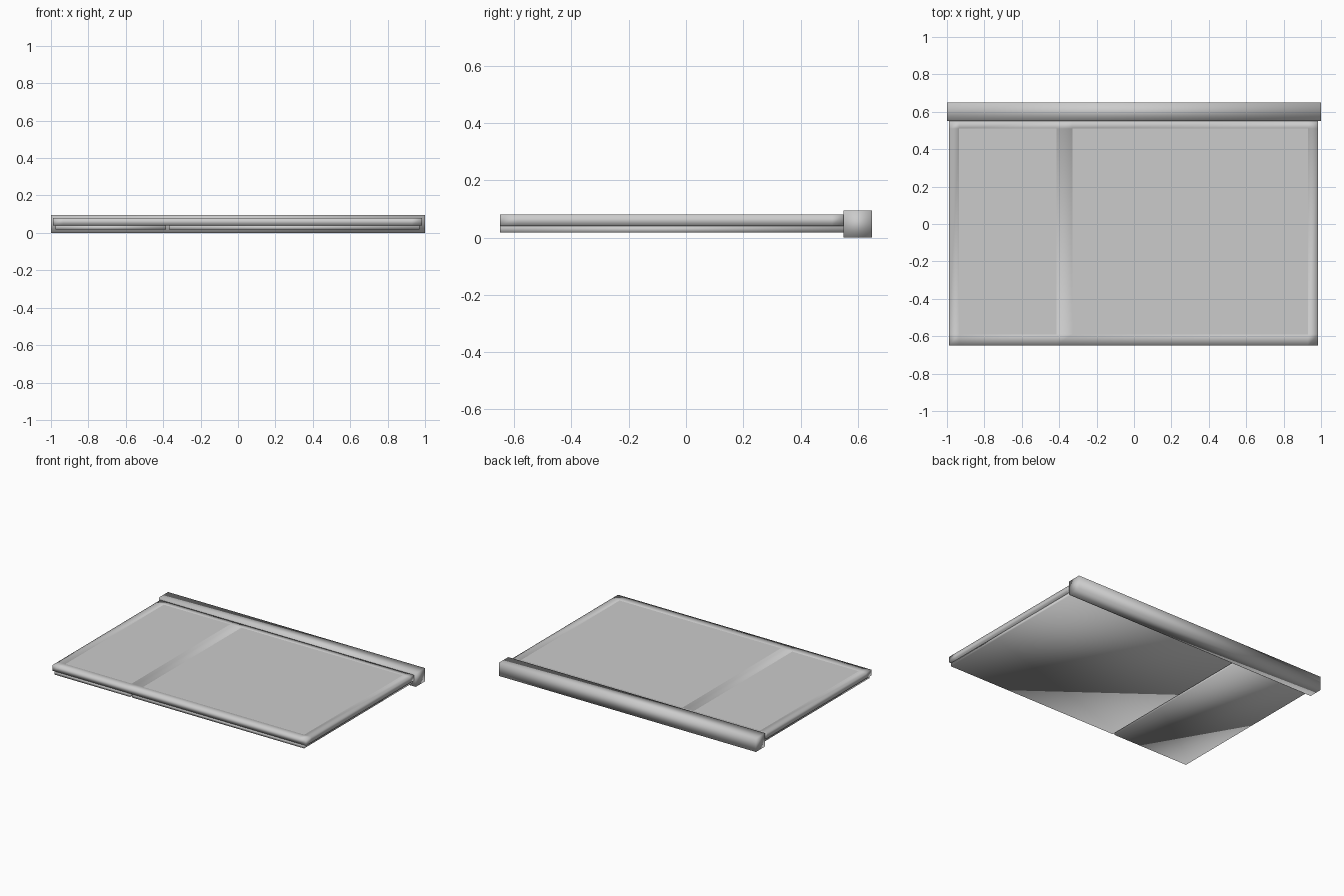
import bpy, bmesh

if "Cube" in bpy.data.objects:
    bpy.data.objects.remove(bpy.data.objects["Cube"])


def smooth(obj):
    for p in obj.data.polygons:
        p.use_smooth = True


def make_object(name, bm):
    bmesh.ops.recalc_face_normals(bm, faces=bm.faces)
    me = bpy.data.meshes.new(name)
    bm.to_mesh(me)
    bm.free()
    obj = bpy.data.objects.new(name, me)
    bpy.context.collection.objects.link(obj)
    return obj


def box(name, x0, x1, y0, y1, z0, z1):
    bm = bmesh.new()
    bmesh.ops.create_cube(bm, size=1)
    for v in bm.verts:
        v.co = ((x0 + x1) / 2 + v.co.x * (x1 - x0),
                (y0 + y1) / 2 + v.co.y * (y1 - y0),
                (z0 + z1) / 2 + v.co.z * (z1 - z0))
    return make_object(name, bm)


# Rear rail
smooth(box("rear_rail", -1, 1, 0.55, 0.65, 0.0, 0.095))

# Upper frame: grid of cells, with the two window cells left open
xs = [-0.99, -0.935, -0.415, -0.33, 0.93, 0.985]
ys = [-0.65, -0.59, 0.51, 0.55]
bm = bmesh.new()
grid = [[bm.verts.new((x, y, 0.04)) for y in ys] for x in xs]
for i in range(len(xs) - 1):
    for j in range(len(ys) - 1):
        if j == 1 and i in (1, 3):
            continue
        bm.faces.new((grid[i][j], grid[i + 1][j], grid[i + 1][j + 1], grid[i][j + 1]))
ext = bmesh.ops.extrude_face_region(bm, geom=bm.faces[:], use_keep_orig=True)
for v in ext["geom"]:
    if isinstance(v, bmesh.types.BMVert):
        v.co.z = 0.08
smooth(make_object("window_frame", bm))

# Flat panels in the frame and the base slab beneath each one
for side, a, b, s0, s1 in (("left", -0.935, -0.415, -0.975, -0.385),
                           ("right", -0.33, 0.93, -0.37, 0.97)):
    box(side + "_panel", a, b, -0.59, 0.51, 0.04, 0.077)
    smooth(box(side + "_base_slab", s0, s1, -0.65, 0.55, 0.017, 0.04))
